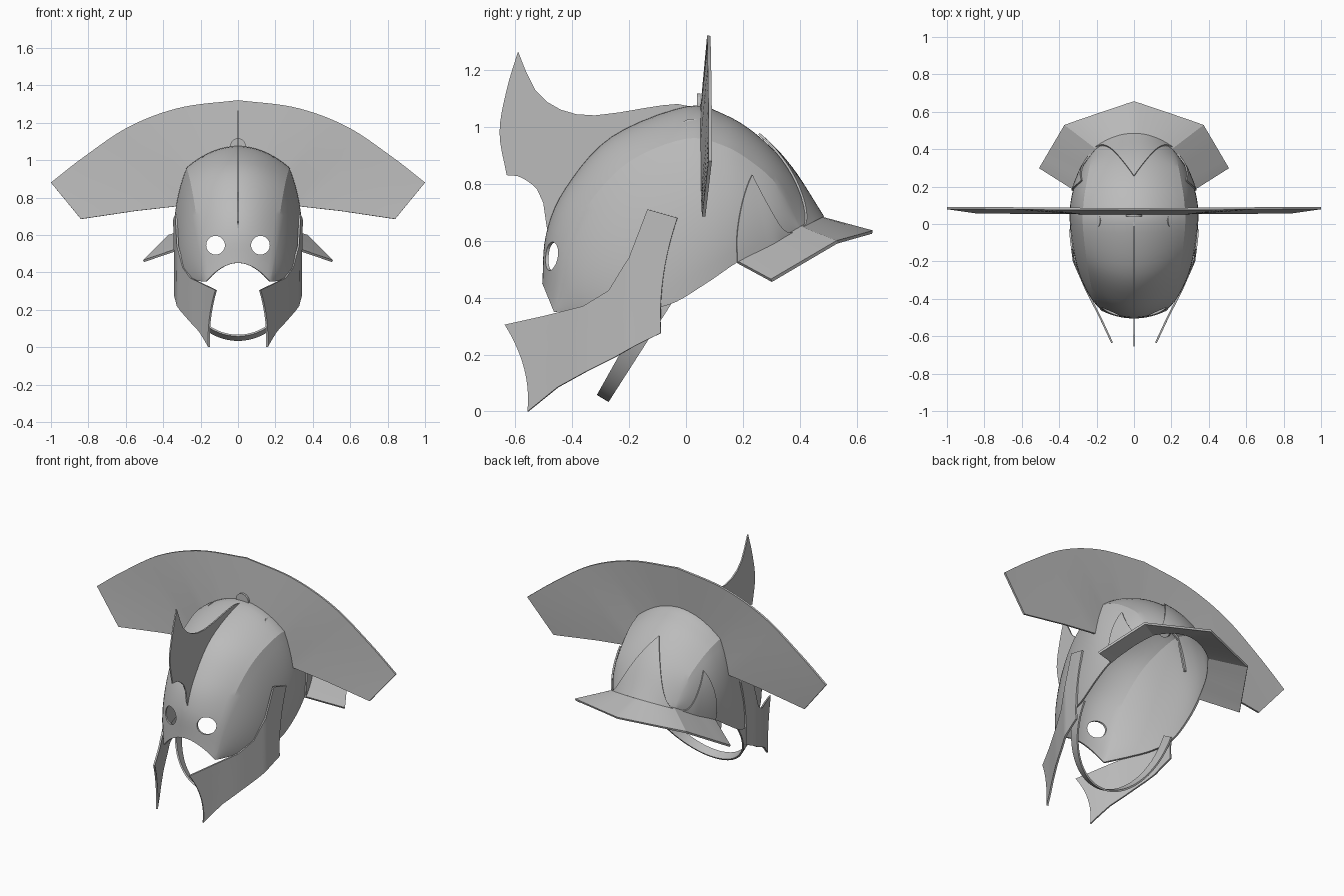
import bpy, bmesh, math
from mathutils import Vector

cube = bpy.data.objects.get("Cube")
if cube:
    bpy.data.objects.remove(cube)

grey = bpy.data.materials.new("steel_grey")
grey.use_nodes = True
grey.diffuse_color = (0.5, 0.5, 0.5, 1)
grey.node_tree.nodes["Principled BSDF"].inputs["Base Color"].default_value = (0.5, 0.5, 0.5, 1)


def path(points, smooth=True):
    """Return a function giving the point at 0..1 along a curve or polyline."""
    pts = [Vector(p) for p in points]
    n = len(pts) - 1

    def at(u):
        s = max(0, min(1, u)) * n
        i = min(int(s), n - 1)
        f = s - i
        b, c = pts[i], pts[i + 1]
        if not smooth:
            return b.lerp(c, f)
        a = pts[i - 1] if i else b * 2 - c
        d = pts[i + 2] if i + 2 <= n else c * 2 - b
        return 0.5 * (2 * b + (c - a) * f + (2 * a - 5 * b + 4 * c - d) * f ** 2
                      + (3 * (b - c) + d - a) * f ** 3)
    return at


def finish(name, bm, thickness, cutters=(), angle=18):
    """Weld, thicken, cut and shade a surface."""
    bmesh.ops.remove_doubles(bm, verts=bm.verts, dist=0.0008)
    bmesh.ops.recalc_face_normals(bm, faces=bm.faces)
    me = bpy.data.meshes.new(name)
    bm.to_mesh(me)
    bm.free()
    ob = bpy.data.objects.new(name, me)
    bpy.context.collection.objects.link(ob)
    me.materials.append(grey)
    bpy.ops.object.select_all(action='DESELECT')
    ob.select_set(True)
    bpy.context.view_layer.objects.active = ob
    if thickness:
        mod = ob.modifiers.new("thickness", 'SOLIDIFY')
        mod.thickness, mod.offset = thickness, 0
        bpy.ops.object.modifier_apply(modifier=mod.name)
    for cutter in cutters:
        mod = ob.modifiers.new("hole", 'BOOLEAN')
        mod.operation, mod.solver, mod.object = 'DIFFERENCE', 'EXACT', cutter
        bpy.ops.object.modifier_apply(modifier=mod.name)
    bpy.ops.object.shade_smooth_by_angle(angle=math.radians(angle))
    return ob


def sheet(bm, fn, nu, nv, signs=(1, -1)):
    """Add a grid surface fn(u, v), with its mirror image across x."""
    for s in signs:
        rows = []
        for i in range(nu + 1):
            pts = [fn(i / nu, j / nv) for j in range(nv + 1)]
            rows.append([bm.verts.new((s * p[0], p[1], p[2])) for p in pts])
        for r, q in zip(rows, rows[1:]):
            for j in range(nv):
                bm.faces.new((r[j], r[j + 1], q[j + 1], q[j]))


# Guide lines of the bowl, front to back: ridge, crease and lower rim
ridge = path([(0, -.50, .45), (0, -.487, .62), (0, -.42, .78), (0, -.26, .96), (0, 0, 1.066),
              (0, .13, 1.04), (0, .25, .965), (0, .36, .85), (0, .47, .68)])
crease = path([(.17, -.46, .35), (.20, -.42, .56), (.225, -.33, .74), (.25, -.19, .88), (.27, 0, .955),
               (.265, .12, .935), (.25, .22, .88), (.23, .32, .79), (.20, .40, .645)])
rim = path([(.17, -.46, .35), (.25, -.33, .36), (.30, -.2, .36), (.325, -.06, .375), (.33, .07, .45),
            (.315, .18, .525), (.275, .29, .58), (.245, .34, .61), (.20, .40, .645)])


def top_band(u, v):
    a, b = ridge(u), crease(u)
    p = a.lerp(b, v * v)
    p.x = b.x * v
    return p


def side_band(u, v):
    p = crease(u).lerp(rim(u), v)
    p.x += 0.13 * v * (1 - v) * math.sin(math.pi * u)
    return p


# Bowl with two round eye holes
cutters = []
for x in (-.12, .12):
    bpy.ops.mesh.primitive_cylinder_add(vertices=32, radius=.05, depth=.4,
                                        location=(x, -.5, .545), rotation=(math.pi / 2, 0, 0))
    cutters.append(bpy.context.object)
    cutters[-1].hide_render = True
bm = bmesh.new()
sheet(bm, top_band, 40, 10)
sheet(bm, side_band, 40, 10)
finish("helmet_bowl", bm, .01, cutters)
for c in cutters:
    bpy.data.objects.remove(c)


# Pointed overlay plates rising from the neck guard
def raised(p):
    return p + (p - Vector((0, 0, .55))) * .025


def back_plate_point(u, v):
    start = 1 - .25 * (1 - v) ** 1.6
    return raised(top_band(start + (1 - start) * u, v))


def side_plate_point(u, v):
    k = .62 + .38 * u
    rise = ((k - .62) / .12) ** .6 if k < .74 else ((1 - k) / .26) ** 2.5
    return raised(side_band(k, 1 - .8 * rise * v))


bm = bmesh.new()
sheet(bm, back_plate_point, 12, 12)
finish("back_plate", bm, .008)
bm = bmesh.new()
sheet(bm, side_plate_point, 38, 8)
finish("side_plates", bm, .008)

# Neck guard: faceted brim round the back
brim_outer = path([(.505, .30, .46), (.37, .53, .595), (0, .655, .63)], False)


def brim_point(u, v):
    inner = rim(.625 + .75 * u) if u < .5 else top_band(1, 2 - 2 * u)
    return inner.lerp(brim_outer(u), v)


bm = bmesh.new()
sheet(bm, brim_point, 20, 1)
finish("neck_guard", bm, .012)

# Transverse fan crest
fan_outer = path([(1, .085, .88), (.82, .085, 1.02), (.58, .083, 1.18), (.31, .081, 1.28), (0, .08, 1.32)])
fan_inner = path([(.84, .062, .685), (.55, .06, .728), (.31, .058, .755), (.268, .056, .935),
                  (.15, .055, 1.02), (0, .055, 1.05)], False)
bm = bmesh.new()
sheet(bm, lambda u, v: fan_outer(u).lerp(fan_inner(u), v), 30, 4)
finish("fan_crest", bm, .012)

# Upright front fin on the ridge
fin_top = path([(0, .05, 1.06), (0, -.03, 1.08), (0, -.15, 1.065), (0, -.32, 1.04), (0, -.44, 1.06),
                (0, -.53, 1.13), (0, -.59, 1.265)])
fin_front = path([(0, -.59, 1.265), (0, -.63, 1.13), (0, -.655, .98), (0, -.63, .83)])
fin_low = path([(0, -.63, .83), (0, -.575, .82), (0, -.51, .76), (0, -.487, .63)])
outline = [f(i / 12) for f in (fin_top, fin_front, fin_low) for i in range(12)]
outline += [ridge(.13 + .40 * i / 20) for i in range(21)]
bm = bmesh.new()
bm.faces.new([bm.verts.new(p) for p in outline])
bmesh.ops.triangulate(bm, faces=bm.faces)
finish("front_fin", bm, .008)

# Cheek guards wrapping round the jaw
cheek_top = path([(-.635, .305), (-.5, .335), (-.36, .37), (-.27, .425), (-.2, .54), (-.135, .71), (-.03, .68)], False)
cheek_low = path([(-.555, 0), (-.45, .085), (-.35, .14), (-.25, .19), (-.18, .23), (-.13, .255), (-.088, .275)], False)
cheek_plan = [(-.64, .115), (-.5, .18), (-.36, .252), (-.2, .322), (-.09, .337), (-.02, .343)]


def cheek_point(u, v):
    y, z = cheek_top(u).lerp(cheek_low(u), v)
    y += 4 * v * (1 - v) * (.028 - .048 * u)
    for (y0, x0), (y1, x1) in zip(cheek_plan, cheek_plan[1:]):
        if y <= y1:
            break
    return Vector((x0 + (x1 - x0) * (y - y0) / (y1 - y0), y, z))


bm = bmesh.new()
sheet(bm, cheek_point, 24, 10)
finish("cheek_guards", bm, .01)


# Chin strap: tilted ribbon loop
def strap_point(u, v):
    a = (u - .5) * math.pi
    k = 1 - math.cos(a)
    w = (2 * v - 1) * (.024 + .012 * k)
    return Vector((.31 * math.sin(a), -.29 + .21 * k + .857 * w, .05 + .35 * k - .514 * w))


bm = bmesh.new()
sheet(bm, strap_point, 40, 1, signs=(1,))
finish("chin_strap", bm, .01)

# Small round mounts in front of the crest
for name, loc, rot in (("mount_middle", (0, .045, 1.075), (math.pi / 2, 0, 0)),
                       ("mount_left", (.20, .02, .99), (0, .95, 0)),
                       ("mount_right", (-.20, .02, .99), (0, -.95, 0))):
    bpy.ops.mesh.primitive_cylinder_add(vertices=24, radius=.042, depth=.012, location=loc, rotation=rot)
    mount = bpy.context.object
    mount.name = name
    mount.data.materials.append(grey)
